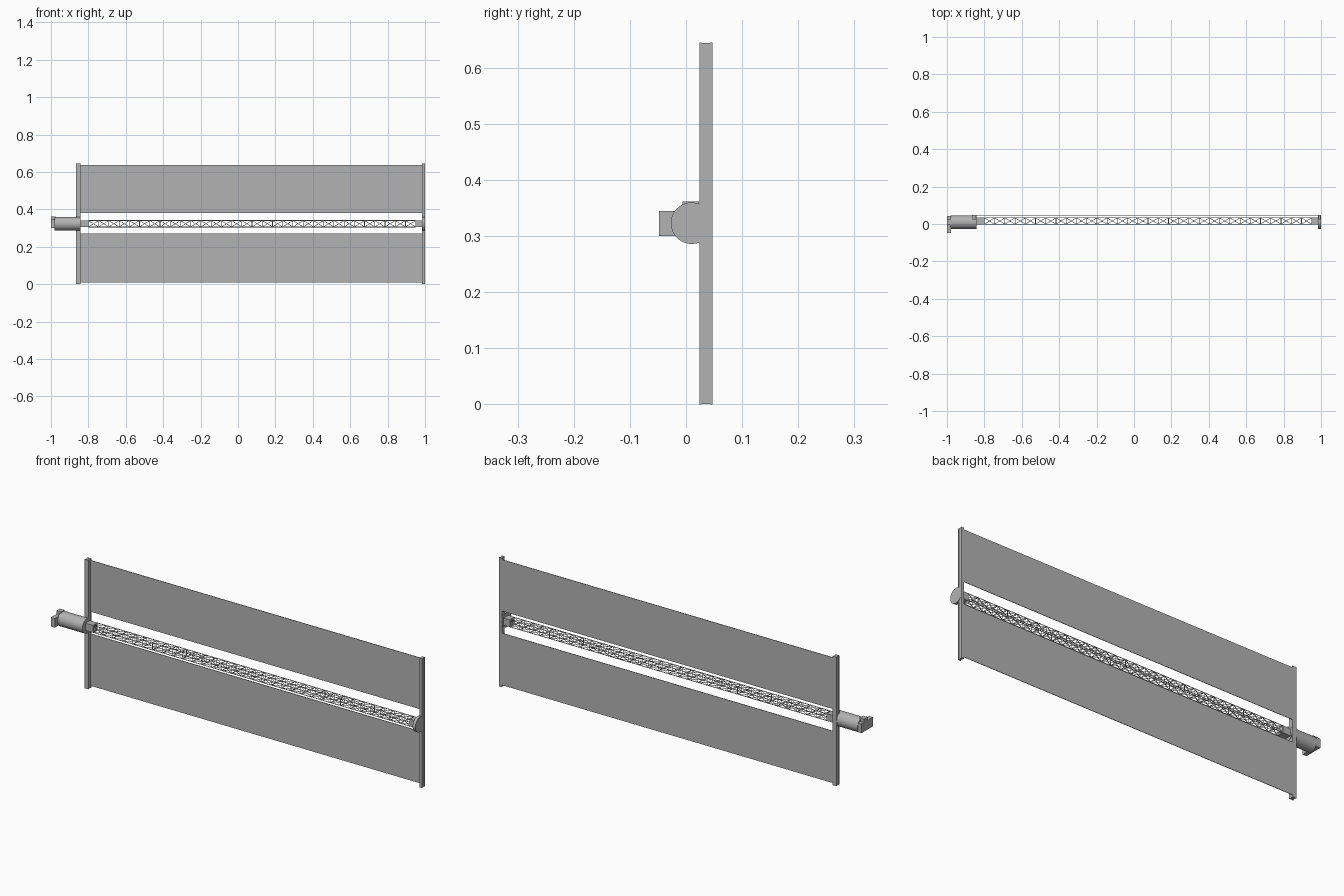
import bpy, bmesh, math
from mathutils import Vector, Matrix

old = bpy.data.objects.get("Cube")
if old:
    bpy.data.objects.remove(old, do_unlink=True)

GREY = (0.45, 0.45, 0.45, 1)
mat = bpy.data.materials.new("light grey")
mat.use_nodes = True
mat.diffuse_color = GREY
mat.node_tree.nodes["Principled BSDF"].inputs["Base Color"].default_value = GREY


def finish(name, bm):
    me = bpy.data.meshes.new(name)
    bm.to_mesh(me)
    bm.free()
    me.materials.append(mat)
    ob = bpy.data.objects.new(name, me)
    bpy.context.collection.objects.link(ob)
    return ob


def box(name, x, y, z):
    bm = bmesh.new()
    size = [b - a for a, b in (x, y, z)]
    mid = [(a + b) / 2 for a, b in (x, y, z)]
    bmesh.ops.create_cube(bm, size=1, matrix=Matrix.Translation(mid) @ Matrix.Diagonal((*size, 1)))
    return finish(name, bm)


def cylinder_x(name, x, y, z, radius):
    bm = bmesh.new()
    place = Matrix.Translation(((x[0] + x[1]) / 2, y, z)) @ Matrix.Rotation(math.pi / 2, 4, 'Y')
    bmesh.ops.create_cone(bm, cap_ends=True, segments=48, radius1=radius, radius2=radius,
                          depth=x[1] - x[0], matrix=place)
    ob = finish(name, bm)
    bpy.ops.object.select_all(action='DESELECT')
    ob.select_set(True)
    bpy.context.view_layer.objects.active = ob
    bpy.ops.object.shade_smooth_by_angle(angle=math.radians(35))
    return ob


def strut(bm, a, b, r):
    a, b = Vector(a), Vector(b)
    d = b - a
    place = Matrix.Translation((a + b) / 2) @ d.to_track_quat('Z', 'Y').to_matrix().to_4x4()
    bmesh.ops.create_cone(bm, cap_ends=True, segments=4, radius1=r, radius2=r,
                          depth=d.length, matrix=place)


MID_Z = 0.323
BACK = 0.047

# Blanket sheets, flush with the back of the end bars
for name, z in (("lower", (0.01, 0.27)), ("upper", (0.38, 0.637))):
    box(name + "_blanket", (-0.85, 0.99), (0.0435, 0.046), z)

# End bars: a core between two slightly wider cover plates
for name, x0, x1 in (("inner", -0.865, -0.843), ("outer", 0.985, 1.0)):
    box(name + "_bar_core", (x0 + 0.002, x1 - 0.002), (0.027, 0.044), (0.001, 0.644))
    box(name + "_bar_front_cover", (x0, x1), (0.024, 0.028), (0, 0.645))
    box(name + "_bar_back_cover", (x0, x1), (0.043, BACK), (0, 0.645))

# Canister, root fitting and tip disc
cylinder_x("mast_canister", (-0.98, -0.842), 0.01, MID_Z, 0.036)
cylinder_x("tip_disc", (0.984, 0.999), 0.01, MID_Z, 0.037)
box("root_block", (-1.0, -0.978), (-0.048, 0.043), (0.30, 0.345))
box("root_lug", (-1.0, -0.975), (-0.006, 0.023), (0.33, 0.362))

# Lattice mast between two solid ends
MAST_Y, HALF = 0.016, 0.017
START, END, BAYS = -0.80, 0.95, 32
for name, x in (("mast_root", (-0.845, START)), ("mast_tip", (END, 0.986))):
    box(name, x, (MAST_Y - HALF - 0.001, MAST_Y + HALF + 0.001),
        (MID_Z - HALF - 0.001, MID_Z + HALF + 0.001))

corners = [(MAST_Y + sy * HALF, MID_Z + sz * HALF)
           for sy, sz in ((-1, -1), (1, -1), (1, 1), (-1, 1))]
bm = bmesh.new()
step = (END - START) / BAYS
for i, c in enumerate(corners):
    n = corners[(i + 1) % 4]
    strut(bm, (START, *c), (END, *c), 0.002)
    for k in range(BAYS):
        xa, xb = START + k * step, START + (k + 1) * step
        strut(bm, (xa, *c), (xa, *n), 0.0016)
        strut(bm, (xa, *c), (xb, *n), 0.0013)
        strut(bm, (xa, *n), (xb, *c), 0.0013)
finish("lattice_mast", bm)
